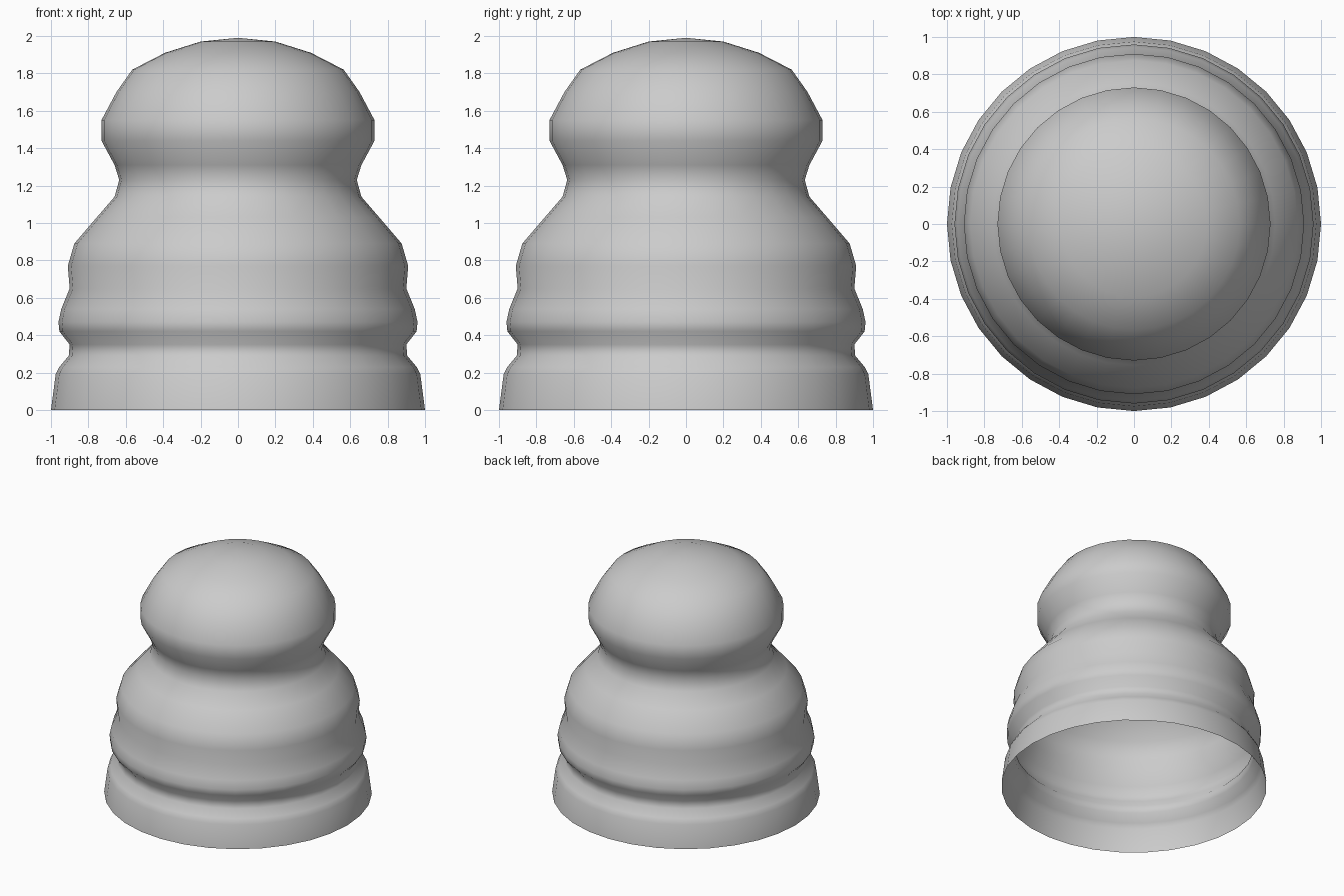
import bpy, bmesh
from math import pi

# Remove the default cube
cube = bpy.data.objects.get("Cube")
if cube:
    bpy.data.objects.remove(cube, do_unlink=True)

SEGMENTS = 32

# Outline from the open rim up to the crown: (radius, height)
PROFILE = [
    (1.0, 0), (0.975, 0.19), (0.955, 0.23), (0.905, 0.29), (0.9, 0.35),
    (0.955, 0.42), (0.96, 0.47), (0.945, 0.54), (0.9, 0.65), (0.91, 0.77),
    (0.875, 0.89), (0.755, 1.03), (0.66, 1.14), (0.635, 1.23), (0.66, 1.31),
    (0.73, 1.44), (0.73, 1.55), (0.65, 1.7), (0.565, 1.82), (0.39, 1.91),
    (0.2, 1.97), (0, 1.99),
]

# Plain grey material
grey = bpy.data.materials.new("grey")
grey.use_nodes = True
colour = (0.6, 0.6, 0.6, 1)
grey.diffuse_color = colour
grey.node_tree.nodes["Principled BSDF"].inputs["Base Color"].default_value = colour

# Spin the outline into a hollow, single-walled shell
bm = bmesh.new()
verts = [bm.verts.new((0, -r, z)) for r, z in PROFILE]
edges = [bm.edges.new(pair) for pair in zip(verts, verts[1:])]
bmesh.ops.spin(bm, geom=verts + edges, cent=(0, 0, 0), axis=(0, 0, 1),
               angle=2 * pi, steps=SEGMENTS, use_duplicate=False)
bmesh.ops.remove_doubles(bm, verts=bm.verts, dist=0.001)
bmesh.ops.recalc_face_normals(bm, faces=bm.faces)
for face in bm.faces:
    face.smooth = True

mesh = bpy.data.meshes.new("ribbed_dome_shell")
bm.to_mesh(mesh)
bm.free()
mesh.materials.append(grey)
shell = bpy.data.objects.new("ribbed_dome_shell", mesh)
bpy.context.collection.objects.link(shell)
